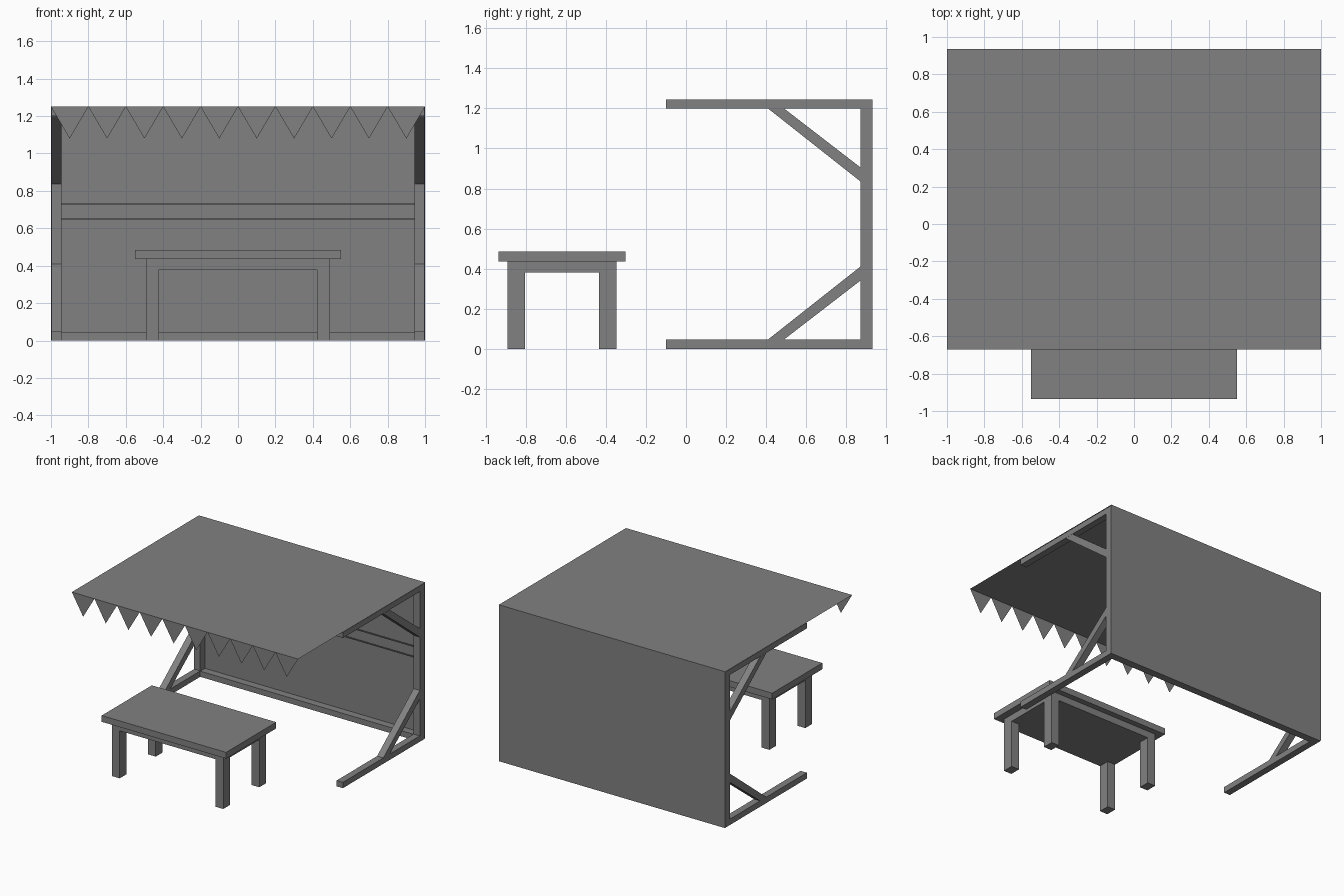
import bpy
import bmesh

cube = bpy.data.objects.get("Cube")
if cube:
    bpy.data.objects.remove(cube, do_unlink=True)

GREY = (0.22, 0.22, 0.22, 1)
grey = bpy.data.materials.new("plain grey")
grey.use_nodes = True
grey.diffuse_color = GREY
for node in grey.node_tree.nodes:
    if node.type == 'BSDF_PRINCIPLED':
        node.inputs["Base Color"].default_value = GREY


def finish(name, bm, solid=True):
    if solid:
        bmesh.ops.recalc_face_normals(bm, faces=bm.faces[:])
    mesh = bpy.data.meshes.new(name)
    bm.to_mesh(mesh)
    bm.free()
    mesh.materials.append(grey)
    obj = bpy.data.objects.new(name, mesh)
    bpy.context.collection.objects.link(obj)
    return obj


def box(name, x, y, z):
    bm = bmesh.new()
    bmesh.ops.create_cube(bm, size=1)
    for v in bm.verts:
        for i, (lo, hi) in enumerate((x, y, z)):
            v.co[i] = lo if v.co[i] < 0 else hi
    return finish(name, bm)


def side_profile(name, x0, x1, points):
    """Extrude a (y, z) outline along x."""
    bm = bmesh.new()
    face = bm.faces.new([bm.verts.new((x0, y, z)) for y, z in points])
    out = bmesh.ops.extrude_face_region(bm, geom=[face])
    for v in out["geom"]:
        if isinstance(v, bmesh.types.BMVert):
            v.co.x = x1
    return finish(name, bm)


FRONT, BACK, TOP = -0.67, 0.935, 1.25
BEAM_FRONT, POST_FRONT, POST_BACK = -0.10, 0.87, 0.93
INNER, OUTER = 0.943, 0.998

# Side frames: post, two beams and two diagonal braces each
for side, s in (("left", 1), ("right", -1)):
    x = sorted((s * INNER, s * OUTER))
    box(side + "_post", x, (POST_FRONT, POST_BACK), (0, 1.245))
    box(side + "_floor_beam", x, (BEAM_FRONT, POST_FRONT), (0, 0.047))
    box(side + "_roof_beam", x, (BEAM_FRONT, POST_FRONT), (1.2, 1.245))
    brace = [(0.41, 0.047), (0.49, 0.047), (POST_FRONT, 0.34), (POST_FRONT, 0.41)]
    side_profile(side + "_lower_brace", *x, brace)
    side_profile(side + "_upper_brace", *x, [(y, 1.246 - z) for y, z in brace])

# Rails along the back
box("back_floor_rail", (-INNER, INNER), (POST_FRONT, POST_BACK), (0, 0.045))
for name, z in (("lower_rod", 0.648), ("upper_rod", 0.732)):
    box(name, (-INNER, INNER), (0.896, 0.904), (z - 0.004, z + 0.004))

# Cloth: back wall, roof and hanging pennants
bm = bmesh.new()
rows = [[bm.verts.new((x, y, z)) for x in (-1, 1)]
        for y, z in ((BACK, 0), (BACK, TOP), (FRONT, TOP))]
for a, b in zip(rows, rows[1:]):
    bm.faces.new((a[1], a[0], b[0], b[1]))
finish("cloth_cover", bm, solid=False)

bm = bmesh.new()
for i in range(10):
    x = -1 + 0.2 * i
    bm.faces.new([bm.verts.new((px, FRONT, pz)) for px, pz in
                  ((x, TOP), (x + 0.1, 1.08), (x + 0.2, TOP))])
finish("pennants", bm, solid=False)

# Table: top, and a solid base whose corner faces extrude into legs
box("table_top", (-0.55, 0.55), (-0.935, -0.303), (0.435, 0.485))
bm = bmesh.new()
xs = (-0.493, -0.423, 0.423, 0.493)
ys = (-0.89, -0.803, -0.435, -0.348)
grid = [[bm.verts.new((x, y, 0.38)) for y in ys] for x in xs]
cells = {(i, j): bm.faces.new((grid[i][j], grid[i][j + 1],
                               grid[i + 1][j + 1], grid[i + 1][j]))
         for i in range(3) for j in range(3)}
corners = [f for (i, j), f in cells.items() if i != 1 and j != 1]
rim = [e for e in bm.edges if e.is_boundary]
apron = bmesh.ops.extrude_edge_only(bm, edges=rim)
for v in apron["geom"]:
    if isinstance(v, bmesh.types.BMVert):
        v.co.z = 0.435
legs = bmesh.ops.extrude_discrete_faces(bm, faces=corners)
for f in legs["faces"]:
    ring = list(f.verts)
    base = [bm.verts.new((v.co.x, v.co.y, 0)) for v in ring]
    for k in range(4):
        n = (k + 1) % 4
        bm.faces.new((ring[k], ring[n], base[n], base[k]))
    bm.faces.new(base)
    bm.faces.remove(f)
bmesh.ops.remove_doubles(bm, verts=bm.verts[:], dist=0.0001)
finish("table_base", bm)
